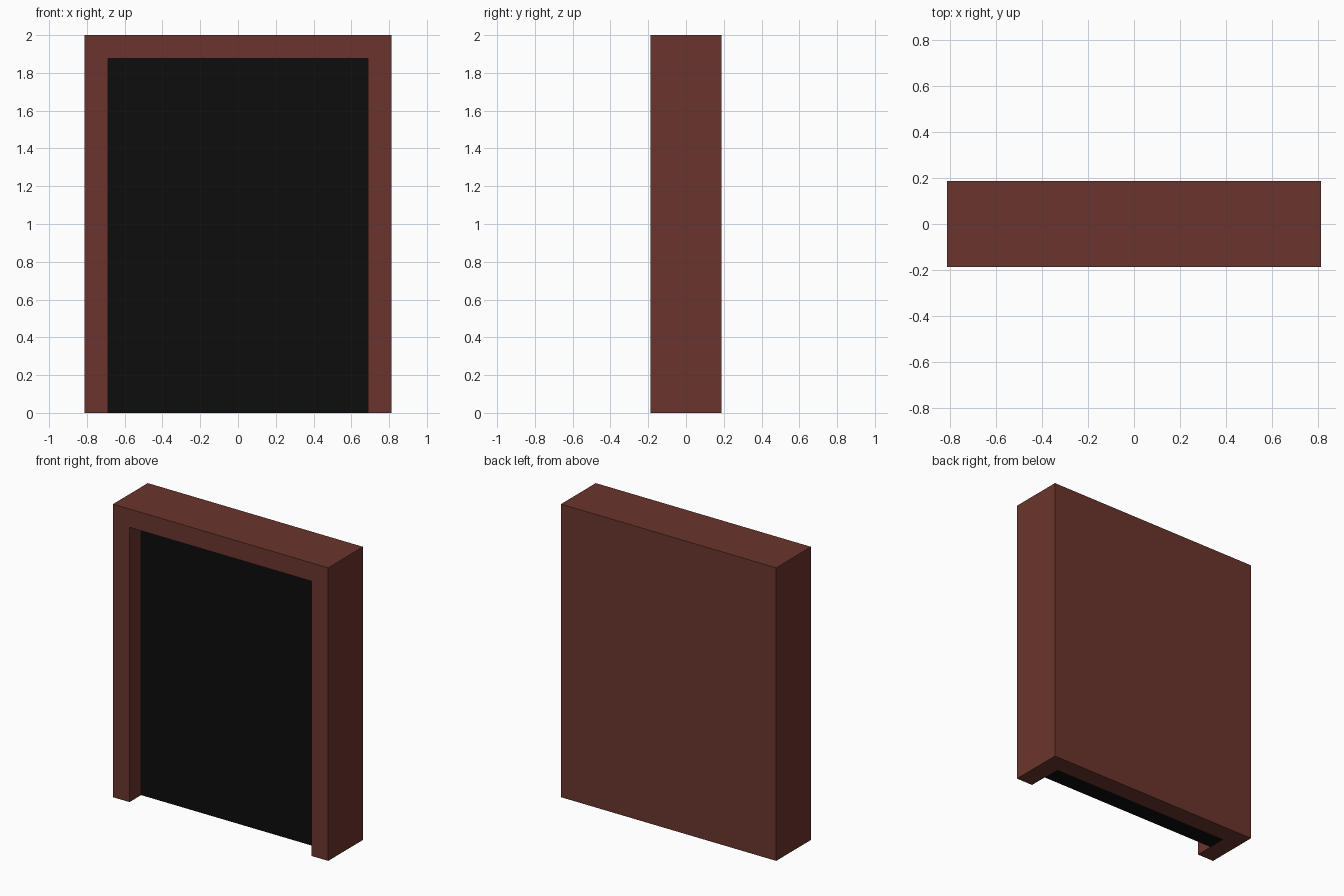
import bpy
import bmesh
from mathutils import Vector

if "Cube" in bpy.data.objects:
    bpy.data.objects.remove(bpy.data.objects["Cube"], do_unlink=True)

# Overall size and board thickness
W, D, H, T = 1.625, 0.375, 2.0, 0.125


def material(name, rgb):
    m = bpy.data.materials.new(name)
    m.use_nodes = True
    m.diffuse_color = (*rgb, 1)
    bsdf = m.node_tree.nodes["Principled BSDF"]
    bsdf.inputs["Base Color"].default_value = (*rgb, 1)
    bsdf.inputs["Roughness"].default_value = 0.9
    return m


def box(name, lo, hi, mat=None):
    lo, hi = Vector(lo), Vector(hi)
    bm = bmesh.new()
    bmesh.ops.create_cube(bm, size=1)
    for v in bm.verts:
        v.co = (lo + hi) / 2 + v.co * (hi - lo)
    mesh = bpy.data.meshes.new(name)
    bm.to_mesh(mesh)
    bm.free()
    obj = bpy.data.objects.new(name, mesh)
    bpy.context.collection.objects.link(obj)
    if mat:
        mesh.materials.append(mat)
    return obj


brown = material("red brown", (0.147, 0.0356, 0.0262))
black = material("black", (0.004, 0.004, 0.004))

# Frame: solid block hollowed from the front and below, leaving a back wall
inner = W / 2 - T
back = D / 2 - T
frame = box("frame", (-W / 2, -D / 2, 0), (W / 2, D / 2, H), brown)
cutter = box("recess_cutter", (-inner, -D, -0.5), (inner, back, H - T))
cutter.hide_render = True

cut = frame.modifiers.new("recess", "BOOLEAN")
cut.operation = "DIFFERENCE"
cut.solver = "EXACT"
cut.object = cutter
bpy.context.view_layer.objects.active = frame
bpy.ops.object.modifier_apply(modifier=cut.name)
bpy.data.objects.remove(cutter, do_unlink=True)

# Dark panel set back inside the frame, against the back wall
box("dark_panel", (-inner, -D / 2 + T, 0), (inner, back, H - T), black)
